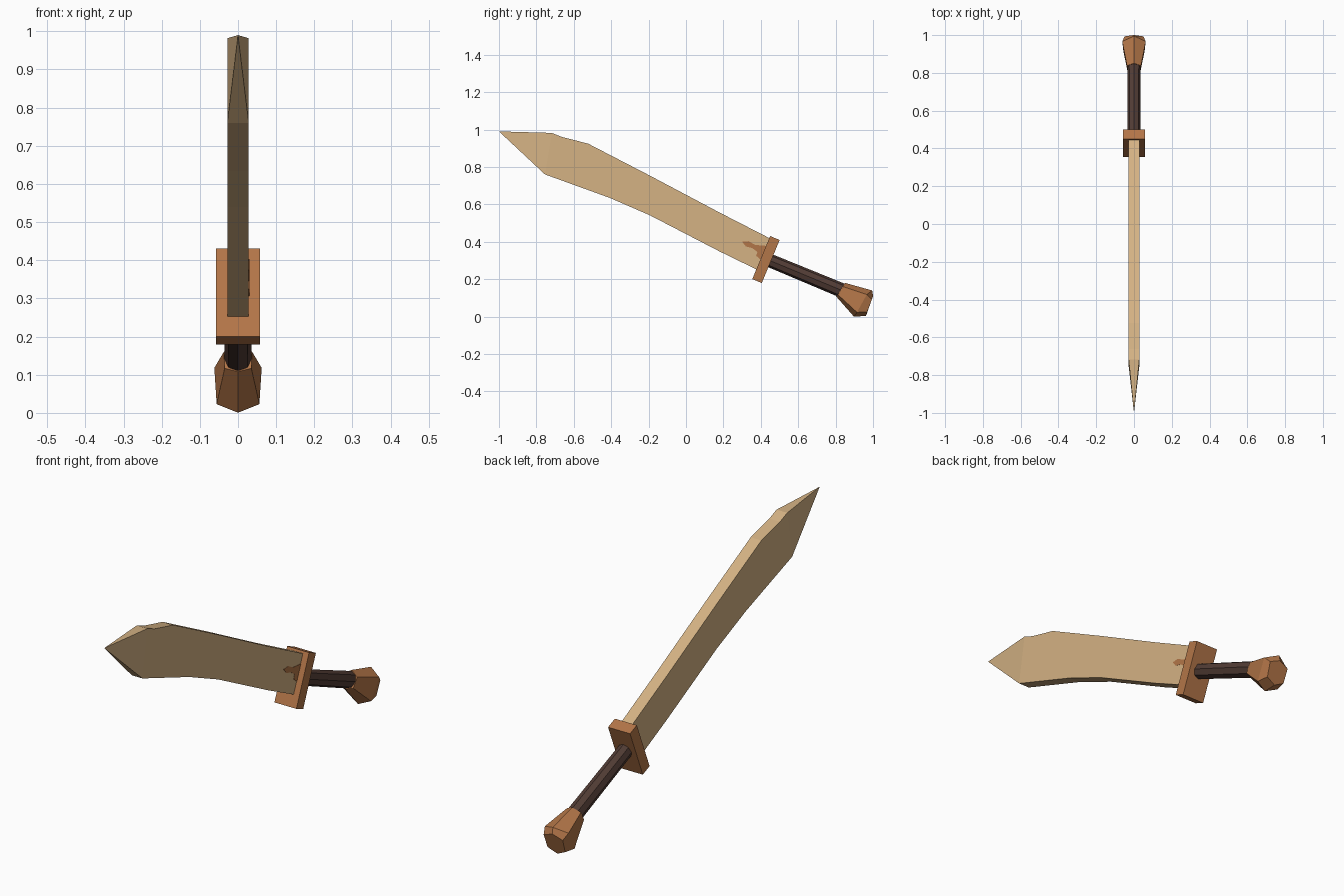
import bpy, bmesh, math
from mathutils import Vector, Matrix

if "Cube" in bpy.data.objects:
    bpy.data.objects.remove(bpy.data.objects["Cube"])


def material(name, rgb):
    m = bpy.data.materials.new(name)
    m.diffuse_color = (*rgb, 1)
    m.use_nodes = True
    m.node_tree.nodes["Principled BSDF"].inputs["Base Color"].default_value = m.diffuse_color
    return m


TAN = material("pale tan blade", (0.66, 0.445, 0.23))
BROWN = material("copper brown", (0.45, 0.18, 0.065))
DARK = material("dark leather", (0.085, 0.046, 0.036))


def finish(name, bm, mat):
    bmesh.ops.recalc_face_normals(bm, faces=bm.faces)
    mesh = bpy.data.meshes.new(name)
    bm.to_mesh(mesh)
    bm.free()
    mesh.materials.append(mat)
    ob = bpy.data.objects.new(name, mesh)
    bpy.context.collection.objects.link(ob)
    return ob


def slab(bm, outline, x0, x1, tip=None):
    """Extrude a (y, z) outline along x; the last edge may close on a point."""
    a = [bm.verts.new((x0, y, z)) for y, z in outline]
    b = [bm.verts.new((x1, y, z)) for y, z in outline]
    bm.faces.new(a)
    bm.faces.new(b)
    n = len(outline)
    for i in range(n - 1):
        bm.faces.new((a[i], a[i + 1], b[i + 1], b[i]))
    last = (a[-1], a[0], b[0], b[-1])
    if tip is None:
        bm.faces.new(last)
    else:
        t = bm.verts.new((0, *tip))
        for i in range(4):
            bm.faces.new((last[i], last[(i + 1) % 4], t))


def loft(bm, rings):
    """Skin rings of points and cap both ends."""
    vs = [[bm.verts.new(p) for p in r] for r in rings]
    n = len(vs[0])
    for r, s in zip(vs, vs[1:]):
        for i in range(n):
            j = (i + 1) % n
            bm.faces.new((r[i], r[j], s[j], s[i]))
    bm.faces.new(vs[0])
    bm.faces.new(vs[-1])


# Handle frame: u runs from guard to pommel, v is across it
TILT = math.radians(22.5)
U = Vector((0, math.cos(TILT), -math.sin(TILT)))
V = Vector((0, math.sin(TILT), math.cos(TILT)))
X = Vector((1, 0, 0))

# Blade: curved slab narrowing to one point
top = [(-0.717, 0.982), (-0.663, 0.96), (-0.524, 0.925), (-0.19, 0.752),
       (0.18, 0.556), (0.445, 0.42)]
bottom = [(0.385, 0.248), (0.18, 0.348), (-0.19, 0.54), (-0.406, 0.634), (-0.754, 0.76)]
bm = bmesh.new()
slab(bm, top + bottom, -0.028, 0.028, tip=(-1.0, 0.99))
finish("blade", bm, TAN)

# Brown stain on the right side of the blade
stain = [(0.30, 0.40), (0.335, 0.403), (0.37, 0.383), (0.43, 0.378), (0.405, 0.30),
         (0.375, 0.325), (0.382, 0.345), (0.355, 0.366), (0.32, 0.375)]
bm = bmesh.new()
slab(bm, stain, 0.026, 0.0295)
finish("blade_stain", bm, BROWN)

# Guard: tilted block
bm = bmesh.new()
bmesh.ops.create_cube(bm, size=1, matrix=Matrix.Translation((0, 0.4275, 0.305))
                      @ Matrix.Rotation(-TILT, 4, 'X') @ Matrix.Diagonal((0.115, 0.055, 0.249, 1)))
finish("guard", bm, BROWN)

# Grip: eight-sided rod
bm = bmesh.new()
rings = []
for c, r in ((Vector((0, 0.44, 0.303)), 0.036), (Vector((0, 0.86, 0.129)), 0.039)):
    rings.append([c + r * (0.92 * math.cos(k * math.pi / 4) * X + math.sin(k * math.pi / 4) * V)
                  for k in range(8)])
loft(bm, rings)
finish("grip", bm, DARK)

# Pommel: flared six-sided knob that droops; half sections as (x, u, v), mirrored
O = Vector((0, 0.835, 0.14))
sections = [
    [(0, 0.0, 0.043), (0.037, -0.005, 0.02), (0.035, -0.012, -0.03), (0, -0.018, -0.042)],
    [(0, 0.148, 0.061), (0.062, 0.13, 0.03), (0.056, 0.118, -0.078), (0, 0.111, -0.105)],
    [(0, 0.164, 0.036), (0.05, 0.165, 0.015), (0.046, 0.168, -0.055), (0, 0.17, -0.078)],
]
bm = bmesh.new()
loft(bm, [[O + x * X + u * U + v * V for x, u, v in s + [(-p[0], p[1], p[2]) for p in s[2:0:-1]]]
          for s in sections])
finish("pommel", bm, BROWN)
